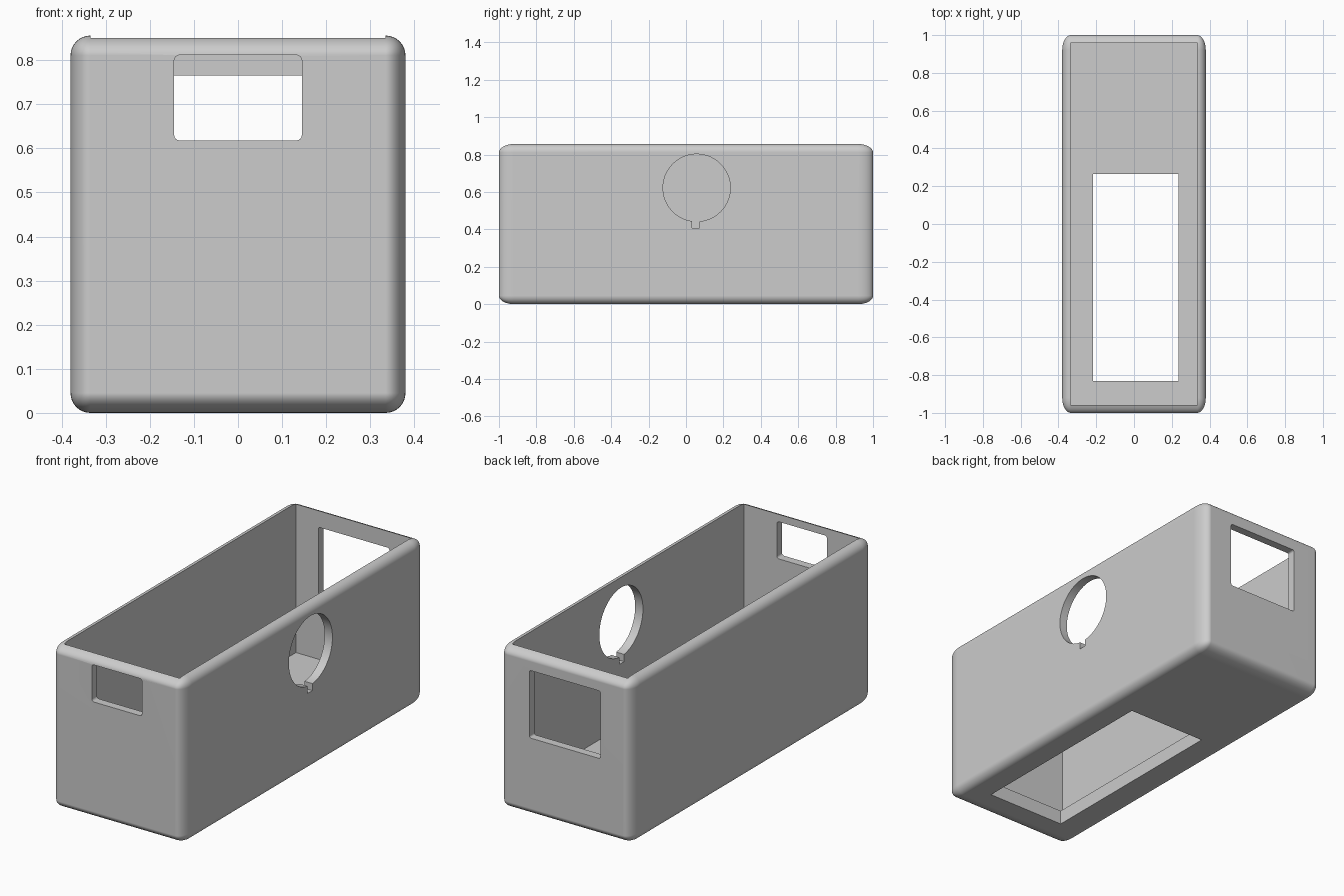
import bpy, bmesh, math
from mathutils import Matrix, Vector

if "Cube" in bpy.data.objects:
    bpy.data.objects.remove(bpy.data.objects["Cube"], do_unlink=True)

HALF_X, HALF_Y, HEIGHT = 0.38, 1.0, 0.856
WALL, FLOOR, ROUND, ROUND_Y = 0.045, 0.075, 0.045, 0.08

grey = bpy.data.materials.new("plain grey")
grey.use_nodes = True
colour = (0.604, 0.604, 0.604, 1)
grey.diffuse_color = colour
grey.node_tree.nodes["Principled BSDF"].inputs["Base Color"].default_value = colour


def make_object(name, bm):
    bmesh.ops.recalc_face_normals(bm, faces=bm.faces)
    mesh = bpy.data.meshes.new(name)
    bm.to_mesh(mesh)
    bm.free()
    mesh.materials.append(grey)
    obj = bpy.data.objects.new(name, mesh)
    bpy.context.collection.objects.link(obj)
    return obj


def box(name, low, high, radius=0, segments=6, axis=None):
    """Box between two corners; axis limits the rounding to edges along it."""
    low, high = Vector(low), Vector(high)
    bm = bmesh.new()
    bmesh.ops.create_cube(bm, size=1)
    bmesh.ops.scale(bm, vec=high - low, verts=bm.verts)
    bmesh.ops.translate(bm, vec=(low + high) / 2, verts=bm.verts)
    if radius:
        edges = [e for e in bm.edges if axis is None
                 or abs((e.verts[0].co - e.verts[1].co)[axis]) > 1e-4]
        bmesh.ops.bevel(bm, geom=edges, offset=radius, segments=segments,
                        profile=0.5, affect='EDGES')
    return make_object(name, bm)


def apply(obj, modifier):
    bpy.context.view_layer.objects.active = obj
    bpy.ops.object.modifier_apply(modifier=modifier.name)


def cut(obj, cutter):
    cutter.hide_render = True
    mod = obj.modifiers.new("cut", 'BOOLEAN')
    mod.operation, mod.solver, mod.object = 'DIFFERENCE', 'EXACT', cutter
    apply(obj, mod)
    bpy.data.objects.remove(cutter, do_unlink=True)


# Outer shell: rounded box whose rounding is stretched along y
stretch = ROUND_Y / ROUND
case = box("case", (-HALF_X, -HALF_Y / stretch, 0),
           (HALF_X, HALF_Y / stretch, HEIGHT), ROUND, 8)
case.data.transform(Matrix.Diagonal((1, stretch, 1, 1)))

# Open-topped cavity
inner_x, inner_y = HALF_X - WALL, HALF_Y - 0.043
cut(case, box("cavity", (-inner_x, -inner_y, FLOOR), (inner_x, inner_y, 1.2)))

# Windows in the front and back walls, and the slot in the floor
cut(case, box("front_window", (-0.145, -1.1, 0.618), (0.145, -0.9, 0.812), 0.013, 4, 1))
cut(case, box("back_window", (-0.205, 0.9, 0.412), (0.205, 1.1, 0.765), 0.01, 4, 1))
cut(case, box("floor_slot", (-0.218, -0.83, -0.1), (0.236, 0.265, 0.2)))

# Round hole with a key notch in the left wall
bm = bmesh.new()
place = Matrix.Translation((HALF_X, 0.057, 0.622)) @ Matrix.Rotation(math.pi / 2, 4, 'Y')
bmesh.ops.create_cone(bm, cap_ends=True, segments=72, radius1=0.18,
                      radius2=0.18, depth=0.2, matrix=place)
cut(case, make_object("side_hole", bm))
cut(case, box("key_notch", (0.28, 0.033, 0.406), (0.48, 0.071, 0.5)))

# Smooth rounded edges, crisp cut edges, flat walls
bpy.ops.object.select_all(action='DESELECT')
case.select_set(True)
bpy.context.view_layer.objects.active = case
bpy.ops.object.shade_smooth_by_angle(angle=math.radians(30))
weighted = case.modifiers.new("flat walls", 'WEIGHTED_NORMAL')
weighted.keep_sharp = True
